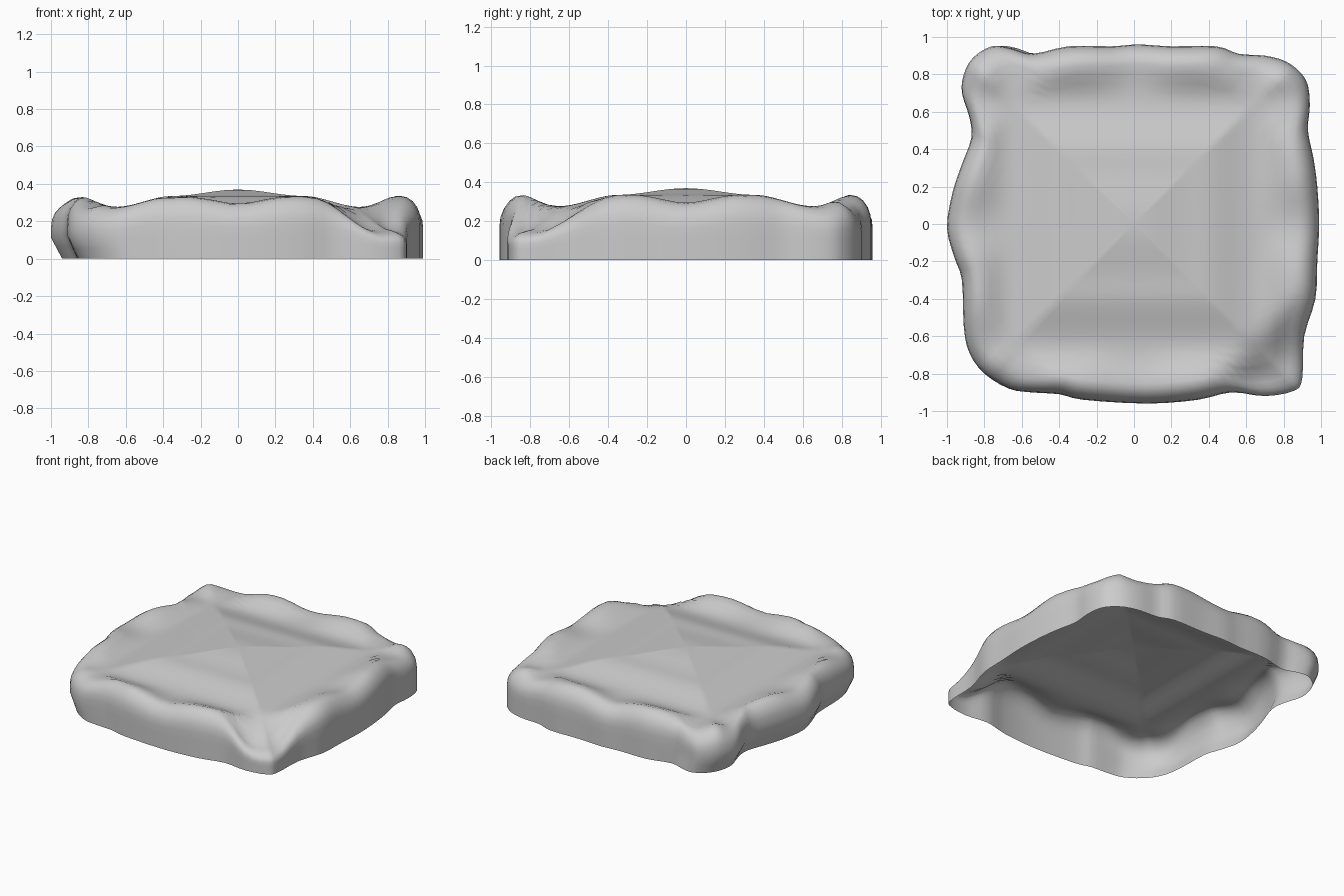
import bpy, bmesh, math
from mathutils import Vector

default = bpy.data.objects.get("Cube")
if default:
    bpy.data.objects.remove(default, do_unlink=True)

# Plan outline, clockwise from the back right-hand corner, in hundredths
OUTLINE = [(-92, 70), (-91, 80), (-86, 89), (-76, 95), (-66, 94), (-54, 91),
           (-35, 95), (-12, 95), (2, 96), (20, 95), (44, 95), (56, 91),
           (70, 90), (81, 87), (89, 81), (93, 74), (94, 63), (93, 50),
           (96, 35), (98, 20), (99, 0), (98, -20), (97, -40), (91, -60),
           (90, -82), (86, -89), (70, -92), (52, -90), (34, -94), (7, -96),
           (-27, -94), (-40, -91), (-55, -90), (-67, -88), (-80, -80),
           (-88, -69), (-91, -55), (-92, -30), (-96, -18), (-100, -2),
           (-97, 17), (-92, 32), (-87, 46), (-88, 57)]

# Height against distance from the middle: mound, trough, raised rim
RELIEF = [(0, .37), (.35, .335), (.66, .275), (.87, .34), (2, .34)]


def smooth_curve(points, steps):
    """Closed Catmull-Rom curve through the points."""
    n, result = len(points), []
    for i in range(n):
        a, b, c, d = (Vector(points[(i + k) % n]) / 100 for k in (-1, 0, 1, 2))
        for k in range(steps):
            t = k / steps
            result.append(b + (c - a) * t / 2
                          + (2 * a - 5 * b + 4 * c - d) * t * t / 2
                          + (3 * b - a - 3 * c + d) * t ** 3 / 2)
    return result


def smoothstep(t):
    t = min(max(t, 0), 1)
    return t * t * (3 - 2 * t)


def relief(t):
    t = abs(t)
    for (t0, z0), (t1, z1) in zip(RELIEF, RELIEF[1:]):
        if t <= t1:
            return z0 + (z1 - z0) * smoothstep((t - t0) / (t1 - t0))


def top_height(x, y):
    z = min(relief(x), relief(y))
    # Shallow notch in the middle of each rim
    rim = smoothstep((max(abs(x), abs(y)) - .65) / .2)
    along = min(abs(x), abs(y))
    z -= .045 * rim * math.exp(-(along / .17) ** 2)
    # One front corner sags down to a low point
    return z - .21 * smoothstep((x - y - 1.2) / .55)


# Slab skin: wall rings, rounded shoulder, then rings closing on the middle
SHOULDER = [(1, .55), (.995, .7), (.98, .82), (.955, .92), (.925, .98), (.89, 1)]
INNER = [(.89 - .05 * k, 1) for k in range(1, 17)]
outline = smooth_curve(OUTLINE, 3)
bm = bmesh.new()
rings = []
for level in (0, .2, .38):
    ring = []
    for p in outline:
        tuck = .06 * smoothstep(-p.x / .9) * (1 - level / .38)
        ring.append(bm.verts.new((p.x * (1 - tuck), p.y,
                                  level * top_height(p.x * .9, p.y * .9))))
    rings.append(ring)
for scale, lift in SHOULDER + INNER:
    ring = []
    for p in outline:
        x, y = p * scale
        grip = min(scale, .9) / scale
        ring.append(bm.verts.new((x, y, lift * top_height(x * grip, y * grip))))
    rings.append(ring)

count = len(outline)
for low, high in zip(rings, rings[1:]):
    for i in range(count):
        j = (i + 1) % count
        bm.faces.new((low[i], high[i], high[j], low[j]))
middle = bm.verts.new((0, 0, top_height(0, 0)))
for i in range(count):
    bm.faces.new((rings[-1][i], middle, rings[-1][(i + 1) % count]))

# Outward normals and smooth shading; the underside stays open
bm.normal_update()
if middle.normal.z < 0:
    bmesh.ops.reverse_faces(bm, faces=bm.faces)
for face in bm.faces:
    face.smooth = True
mesh = bpy.data.meshes.new("stone_slab")
bm.to_mesh(mesh)
bm.free()
slab = bpy.data.objects.new("stone_slab", mesh)
bpy.context.collection.objects.link(slab)

grey = bpy.data.materials.new("stone_grey")
grey.use_nodes = True
colour = (.6, .6, .6, 1)
grey.diffuse_color = colour
grey.node_tree.nodes["Principled BSDF"].inputs["Base Color"].default_value = colour
mesh.materials.append(grey)
